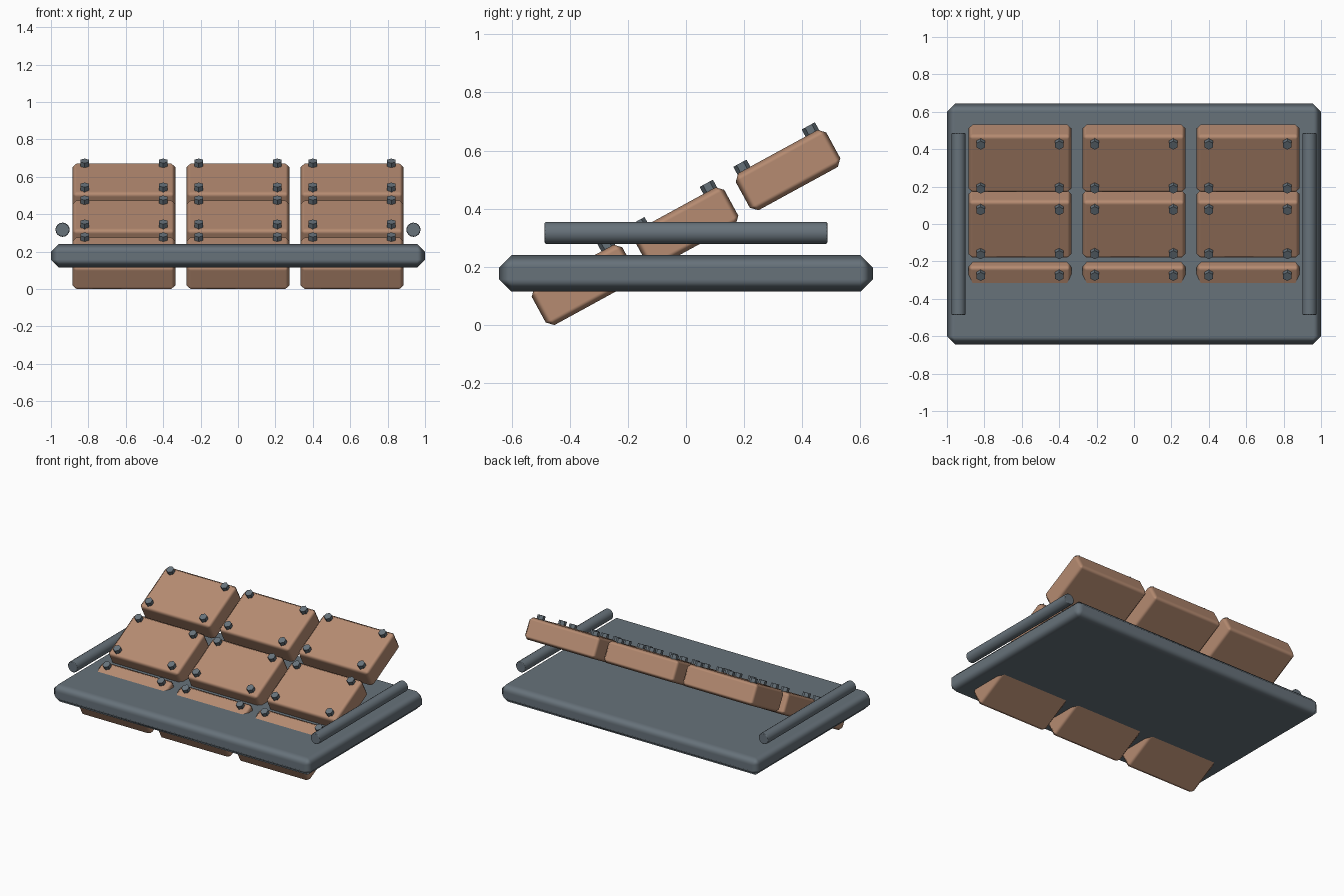
import bpy, math
from mathutils import Matrix, Vector

if "Cube" in bpy.data.objects:
    bpy.data.objects.remove(bpy.data.objects["Cube"])

TILT = 0.5  # slope of the stepped blocks, radians


def material(name, rgb):
    m = bpy.data.materials.new(name)
    m.diffuse_color = (*rgb, 1)
    m.use_nodes = True
    m.node_tree.nodes["Principled BSDF"].inputs["Base Color"].default_value = m.diffuse_color
    return m


steel = material("dark steel", (0.135, 0.168, 0.195))
clay = material("brown clay", (0.465, 0.258, 0.165))


def finish(name, mat, bevel=0.0):
    ob = bpy.context.object
    ob.name = name
    ob.data.materials.append(mat)
    if bevel:
        b = ob.modifiers.new("chamfer", 'BEVEL')
        b.width = bevel
        b.segments = 1
        b.limit_method = 'ANGLE'
        b.angle_limit = math.radians(40)
        b.harden_normals = True
        bpy.ops.object.shade_smooth()
    return ob


def box(name, size, loc, mat, bevel, tilt=0.0):
    bpy.ops.mesh.primitive_cube_add(size=1)
    ob = bpy.context.object
    ob.data.transform(Matrix.Diagonal((*size, 1)))
    ob.location = loc
    ob.rotation_euler.x = tilt
    return finish(name, mat, bevel)


# Base slab with chamfered rim
box("base_slab", (2.0, 1.286, 0.125), (0, 0, 0.1775), steel, 0.042)

# Side rails floating above the long ends
for side, x in (("left", -0.938), ("right", 0.938)):
    bpy.ops.mesh.primitive_cylinder_add(vertices=16, radius=0.038, depth=0.974,
                                        location=(x, 0, 0.317),
                                        rotation=(math.pi / 2, 0, 0))
    finish(side + "_rail", steel, 0.005)

# Three rising rows of tilted blocks, each with four hexagonal studs
slope = Matrix.Rotation(TILT, 4, 'X')
for row in range(3):
    for col in range(3):
        centre = Vector(((col - 1) * 0.61, (row - 1) * 0.351, 0.138 + row * 0.1975))
        tag = f"{row + 1}_{col + 1}"
        box("block_" + tag, (0.55, 0.355, 0.145), centre, clay, 0.022, TILT)
        for sx in (-1, 1):
            for sy in (-1, 1):
                pos = centre + slope @ Vector((sx * 0.21, sy * 0.134, 0.082))
                bpy.ops.mesh.primitive_cylinder_add(vertices=6, radius=0.026, depth=0.036,
                                                    location=pos, rotation=(TILT, 0, 0))
                finish("stud_" + tag, steel)
